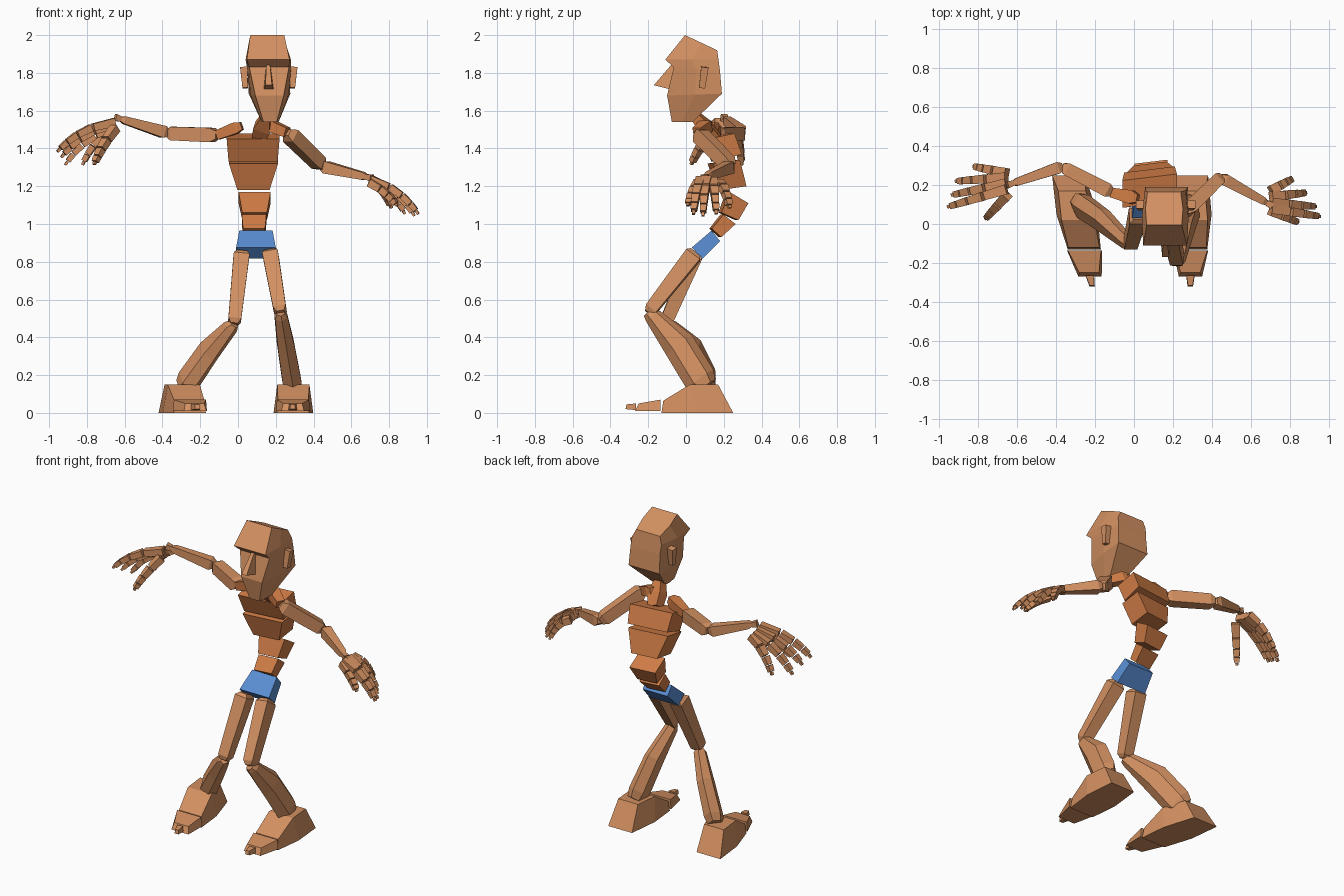
import bpy, bmesh, math
from mathutils import Vector

if "Cube" in bpy.data.objects:
    bpy.data.objects.remove(bpy.data.objects["Cube"])


def material(name, colour):
    mat = bpy.data.materials.new(name)
    mat.use_nodes = True
    mat.diffuse_color = colour
    mat.node_tree.nodes["Principled BSDF"].inputs["Base Color"].default_value = colour
    return mat


skin = material("skin", (0.65, 0.28, 0.12, 1))
torso = material("torso_skin", (0.62, 0.20, 0.06, 1))
cloth = material("blue_cloth", (0.10, 0.27, 0.65, 1))


def loft(name, rings, mat=skin):
    """Skin a stack of matching rings and cap both ends."""
    bm = bmesh.new()
    loops = [[bm.verts.new(p) for p in ring] for ring in rings]
    for low, high in zip(loops, loops[1:]):
        for i in range(len(low)):
            j = (i + 1) % len(low)
            bm.faces.new((low[i], low[j], high[j], high[i]))
    bm.faces.new(loops[0])
    bm.faces.new(loops[-1])
    bmesh.ops.recalc_face_normals(bm, faces=bm.faces)
    mesh = bpy.data.meshes.new(name)
    bm.to_mesh(mesh)
    bm.free()
    mesh.materials.append(mat)
    obj = bpy.data.objects.new(name, mesh)
    bpy.context.collection.objects.link(obj)
    return obj


def limb(name, start, end, toward, profile, mat=skin, sides=4):
    """Prism from start to end; profile rows are (t, half width, half depth, shift)."""
    a, b = Vector(start), Vector(end)
    d = (b - a).normalized()
    v = Vector(toward)
    v = (v - d * v.dot(d)).normalized()
    u = d.cross(v)
    grow = 1 / math.cos(math.pi / sides)
    rings = []
    for t, wide, deep, shift in profile:
        centre = a.lerp(b, t) + v * shift
        angles = [math.tau * (i + 0.5) / sides for i in range(sides)]
        rings.append([centre + grow * (u * wide * math.cos(g) + v * deep * math.sin(g))
                      for g in angles])
    return loft(name, rings, mat)


def slab(name, profile, centre, half_low, half_high, mat=torso, twist=0.12):
    """Torso block from a side profile: low front, low back, high back, high front."""
    def edge(y, z, half):
        return [Vector((centre + s * half, y + s * half * twist, z)) for s in (-1, 1)]
    lf, lb, hb, hf = profile
    low = edge(*lf, half_low) + edge(*lb, half_low)[::-1]
    high = edge(*hf, half_high) + edge(*hb, half_high)[::-1]
    return loft(name, [low, high], mat)


UP = (0, 0, 1)

# Torso blocks, stacked along a bent spine
slab("pelvis", [(.03, .875), (.087, .817), (.18, .91), (.135, .965)], .095, .105, .088, cloth, 0)
slab("waist", [(.13, .975), (.18, .93), (.255, 1.0), (.19, 1.05)], .085, .058, .065)
slab("belly", [(.18, 1.06), (.27, 1.02), (.32, 1.11), (.22, 1.17)], .088, .065, .085)
slab("ribs", [(.17, 1.18), (.31, 1.2), (.27, 1.34), (.13, 1.32)], .082, .085, .13)
slab("upper_chest", [(.15, 1.33), (.28, 1.37), (.24, 1.48), (.1, 1.45)], .08, .13, .14)

# Neck
limb("neck", (.11, .16, 1.45), (.15, .05, 1.57), (0, -1, 0),
     [(0, .035, .03, 0), (.5, .045, .035, 0), (1, .025, .025, 0)], torso)

# Head: rows hold centre x, front half width, front point, back half width, back point
rings = []
for x, wf, front, wb, back in [
        (.170, .035, (-.075, 1.54), .045, (.035, 1.54)),
        (.167, .075, (-.10, 1.68), .11, (.19, 1.69)),
        (.165, .105, (-.065, 1.83), .105, (.18, 1.81)),
        (.160, .113, (-.11, 1.87), .105, (.172, 1.87)),
        (.155, .090, (-.005, 2.0), .085, (.165, 1.92))]:
    middle = [(s * (wf + wb) * 0.55, (f + b) / 2) for s in (-1, 1)
              for f, b in [(front[0], back[0])]]
    mid_z = (front[1] + back[1]) / 2
    rings.append([(x - wf, *front), (x + wf, *front), (x + middle[1][0], middle[1][1], mid_z),
                  (x + wb, *back), (x - wb, *back), (x + middle[0][0], middle[0][1], mid_z)])
loft("head", rings)

# Nose wedge and ears
loft("nose", [[(.15, -.06, 1.85), (.17, -.06, 1.85), (.17, -.08, 1.84), (.15, -.08, 1.84)],
              [(.135, -.07, 1.71), (.19, -.07, 1.71), (.18, -.17, 1.735), (.145, -.17, 1.735)]])
for side, word in ((-1, "right"), (1, "left")):
    limb(word + "_ear", (.163 + side * .125, .085, 1.72), (.163 + side * .132, .1, 1.83),
         (0, 1, 0), [(0, .014, .016, 0), (1, .02, .02, 0)])

# Arms
ARM = [(0, .02, .02, 0), (.1, .036, .038, 0), (.9, .033, .036, 0), (1, .02, .02, 0)]
FOREARM = [(0, .018, .018, 0), (.1, .03, .032, 0), (.93, .02, .02, 0), (1, .012, .012, 0)]
COLLAR = [(0, .02, .02, 0), (.25, .035, .03, 0), (1, .025, .025, 0)]
ARMS = {
    "right": [(.02, .13, 1.52), (-.11, .16, 1.47), (-.37, .295, 1.48), (-.62, .21, 1.555)],
    "left": [(.15, .12, 1.53), (.26, .06, 1.485), (.445, .24, 1.305), (.68, .11, 1.25)],
}
for word, (collar, shoulder, elbow, wrist) in ARMS.items():
    limb(word + "_collarbone", collar, shoulder, UP, COLLAR, torso)
    limb(word + "_upper_arm", shoulder, elbow, UP, ARM)
    limb(word + "_forearm", elbow, wrist, UP, FOREARM)
    limb(word + "_wrist", wrist, Vector(wrist) + (Vector(wrist) - Vector(elbow)) * 0.12, UP,
         [(0, .014, .014, 0), (1, .018, .018, 0)])


def digit(name, base, tip, width, lift):
    """Finger of shrinking blocks along an arched path, ending in a small nub."""
    a, c = Vector(base), Vector(tip)
    b = (a + c) / 2 + Vector((0, 0, lift)) + (c - a) * 0.12
    stops = [0, .36, .62, .82, .96, 1.03]
    path = [a * (1 - t) ** 2 + b * 2 * t * (1 - t) + c * t * t for t in stops]
    for i, (p, q) in enumerate(zip(path, path[1:])):
        w = width * (1 - 0.1 * i) if i < 4 else width * 0.35
        limb(f"{name}_{i + 1}", p, q, UP, [(.04, w, w * .85, 0), (.94, w * .85, w * .75, 0)])


# Hands: base and tip of each digit
HANDS = {
    "right": [((-.65, .15, 1.51), (-.76, .03, 1.32)), ((-.65, .18, 1.54), (-.95, .09, 1.39)),
              ((-.65, .21, 1.53), (-.93, .15, 1.36)), ((-.65, .24, 1.52), (-.91, .22, 1.32)),
              ((-.65, .26, 1.51), (-.82, .295, 1.32))],
    "left": [((.70, .07, 1.22), (.84, .01, 1.10)), ((.70, .08, 1.235), (.95, .04, 1.06)),
             ((.70, .11, 1.24), (.93, .09, 1.05)), ((.70, .14, 1.23), (.88, .16, 1.06)),
             ((.70, .17, 1.22), (.81, .23, 1.09))],
}
FINGERS = ["thumb", "index_finger", "middle_finger", "ring_finger", "little_finger"]
for word, digits in HANDS.items():
    for finger, (base, tip) in zip(FINGERS, digits):
        thumb = finger == "thumb"
        digit(f"{word}_{finger}", base, tip, .026, .03 if thumb else .07)

# Legs
THIGH = [(0, .025, .03, 0), (.05, .042, .045, 0), (.94, .034, .034, 0), (1, .02, .02, 0)]
SHIN = [(0, .02, .025, 0), (.06, .034, .04, .01), (.48, .045, .075, .03),
        (.92, .05, .076, .01), (1.02, .04, .055, .01)]
LEGS = {
    "right": [(.02, .05, .85), (-.02, -.11, .47), (-.28, .10, .14)],
    "left": [(.17, .05, .85), (.225, -.20, .53), (.29, .09, .14)],
}
for word, (hip, knee, ankle) in LEGS.items():
    back = Vector(hip) - Vector(knee)
    limb(word + "_thigh", hip, knee, (0, 1, 0), THIGH)
    limb(word + "_shin", knee, ankle, back, SHIN, sides=6)


def foot_part(name, heel_x, toe_x, rows):
    """Rows hold bottom y, top y, bottom z, top z, bottom half width, top half width."""
    def centre(y):
        return heel_x + (toe_x - heel_x) * (.2 - y) / .45
    rings = []
    for yb, yt, zb, zt, hb, ht in rows:
        rings.append([(centre(yb) - hb, yb, zb), (centre(yb) + hb, yb, zb),
                      (centre(yt) + ht, yt, zt), (centre(yt) - ht, yt, zt)])
    return loft(name, rings)


# Feet: heel block, toe block and nub
for word, heel_x, toe_x in (("right", -.325, -.23), ("left", .295, .29)):
    foot_part(word + "_foot", heel_x, toe_x, [
        (.25, .17, 0, .15, .085, .07), (.05, .02, 0, .15, .105, .085),
        (-.13, -.12, 0, .065, .085, .08)])
    foot_part(word + "_toes", heel_x, toe_x, [
        (-.135, -.135, .01, .07, .09, .085), (-.27, -.25, .01, .05, .06, .05)])
    foot_part(word + "_toe_nub", heel_x, toe_x, [
        (-.265, -.265, .015, .05, .022, .02), (-.32, -.315, .02, .045, .014, .012)])
